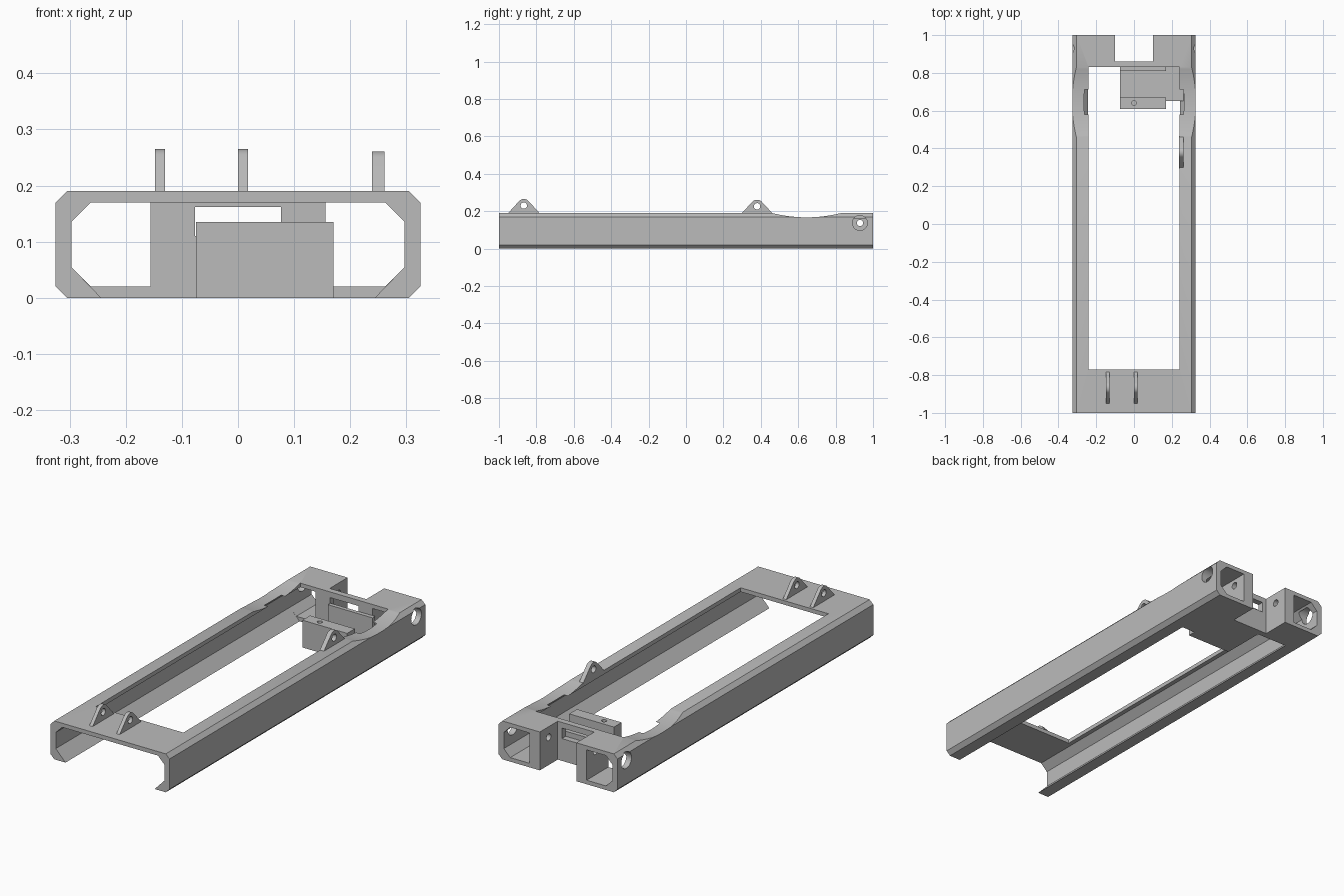
import bpy, bmesh, math
from mathutils import Vector

if "Cube" in bpy.data.objects:
    bpy.data.objects.remove(bpy.data.objects["Cube"], do_unlink=True)

grey = bpy.data.materials.new("plain_grey")
grey.use_nodes = True
grey.diffuse_color = (0.5, 0.5, 0.5, 1)
grey.node_tree.nodes["Principled BSDF"].inputs["Base Color"].default_value = (0.5, 0.5, 0.5, 1)


def prism(name, points, axis, start, end):
    """Extrude a flat profile along x (points are y,z), y (x,z) or z (x,y)."""
    def place(p, t):
        return {"x": (t, p[0], p[1]), "y": (p[0], t, p[1]), "z": (p[0], p[1], t)}[axis]
    bm = bmesh.new()
    face = bm.faces.new([bm.verts.new(place(p, start)) for p in points])
    move = Vector(place((0, 0), end - start))
    out = bmesh.ops.extrude_face_region(bm, geom=[face], use_keep_orig=True)
    bmesh.ops.translate(bm, vec=move, verts=[v for v in out["geom"] if isinstance(v, bmesh.types.BMVert)])
    bmesh.ops.recalc_face_normals(bm, faces=bm.faces)
    mesh = bpy.data.meshes.new(name)
    bm.to_mesh(mesh)
    bm.free()
    mesh.materials.append(grey)
    ob = bpy.data.objects.new(name, mesh)
    bpy.context.collection.objects.link(ob)
    return ob


def box(name, x, y, z):
    return prism(name, [(x[0], y[0]), (x[1], y[0]), (x[1], y[1]), (x[0], y[1])], "z", *z)


def circle(a, b, r, n=32):
    return [(a + r * math.cos(2 * math.pi * i / n), b + r * math.sin(2 * math.pi * i / n)) for i in range(n)]


def combine(target, other, mode="DIFFERENCE"):
    """Apply a boolean and discard the helper object."""
    mod = target.modifiers.new("shape", "BOOLEAN")
    mod.operation, mod.solver, mod.object = mode, "EXACT", other
    bpy.context.view_layer.objects.active = target
    bpy.ops.object.modifier_apply(modifier=mod.name)
    bpy.data.objects.remove(other, do_unlink=True)


def both_sides(half):
    return half + [(-x, z) for x, z in reversed(half)]


def smooth(ob):
    bpy.ops.object.select_all(action="DESELECT")
    ob.select_set(True)
    bpy.context.view_layer.objects.active = ob
    bpy.ops.object.shade_smooth_by_angle(angle=math.radians(25))


# Frame: chamfered bar hollowed into two channel rails
frame = prism("frame", both_sides([(0.305, 0), (0.325, 0.02), (0.325, 0.17), (0.305, 0.19)]), "y", -1, 1)
channel = both_sides([(0.242, -0.002), (0.297, 0.055), (0.297, 0.135), (0.262, 0.17)])
combine(frame, prism("channel_cutter", channel, "y", -1.1, 0.83))
combine(frame, box("window_cutter", (-0.24, 0.24), (-0.77, 0.83), (0.1, 0.3)))

# Rear block: notch, slot and two open pockets with axle holes
combine(frame, box("notch_cutter", (-0.1, 0.1), (0.86, 1.1), (-0.1, 0.3)))
combine(frame, box("slot_cutter", (-0.077, 0.077), (0.8, 0.9), (0.11, 0.162)))
for s in (-1, 1):
    pocket = [(0.156, 0.02), (0.262, 0.02), (0.297, 0.055), (0.297, 0.135), (0.262, 0.17), (0.156, 0.17)]
    combine(frame, prism("pocket_cutter", [(s * x, z) for x, z in pocket], "y", 0.8, 1.1))
    combine(frame, prism("axle_cutter", circle(0.93, 0.137, 0.04), "x", s * 0.27, s * 0.4))
    combine(frame, prism("pin_cutter", circle(0.93, 0.137, 0.017), "x", s * 0.05, s * 0.2))

# Shallow arches in the tops of both rails
combine(frame, prism("arch_cutter", circle(0.645, 0.917, 0.75, 160), "x", -0.5, 0.5))
# Restore the full-height edge of the rear block
smooth(frame)

# Bracket: floor tray, front upright and rear upright
bracket = box("bracket", (-0.075, 0.17), (0.61, 0.67), (0, 0.135))
combine(bracket, box("tray", (-0.075, 0.262), (0.65, 0.83), (0, 0.02)), "UNION")
combine(bracket, box("rear_upright", (-0.075, 0.17), (0.81, 0.83), (0.01, 0.135)), "UNION")
combine(bracket, prism("screw_cutter", circle(0, 0.64, 0.012), "z", 0.06, 0.2))
smooth(bracket)


def lug(name, x0, x1, y, z, half):
    """Rounded triangular ear with a pin hole."""
    arc = [math.radians(44 + 92 * i / 14) for i in range(15)]
    outline = [(y - half, 0.185), (y + half, 0.185)]
    outline += [(y + 0.035 * math.cos(a), z + 0.035 * math.sin(a)) for a in arc]
    ob = prism(name, outline, "x", x0, x1)
    combine(ob, prism("pin_cutter", circle(y, z, 0.017), "x", x0 - 0.1, x1 + 0.1))
    smooth(ob)


# Mounting lugs
lug("front_lug_right", -0.148, -0.13, -0.867, 0.23, 0.088)
lug("front_lug_left", 0, 0.018, -0.867, 0.23, 0.088)
lug("rail_lug", 0.239, 0.261, 0.38, 0.226, 0.086)
